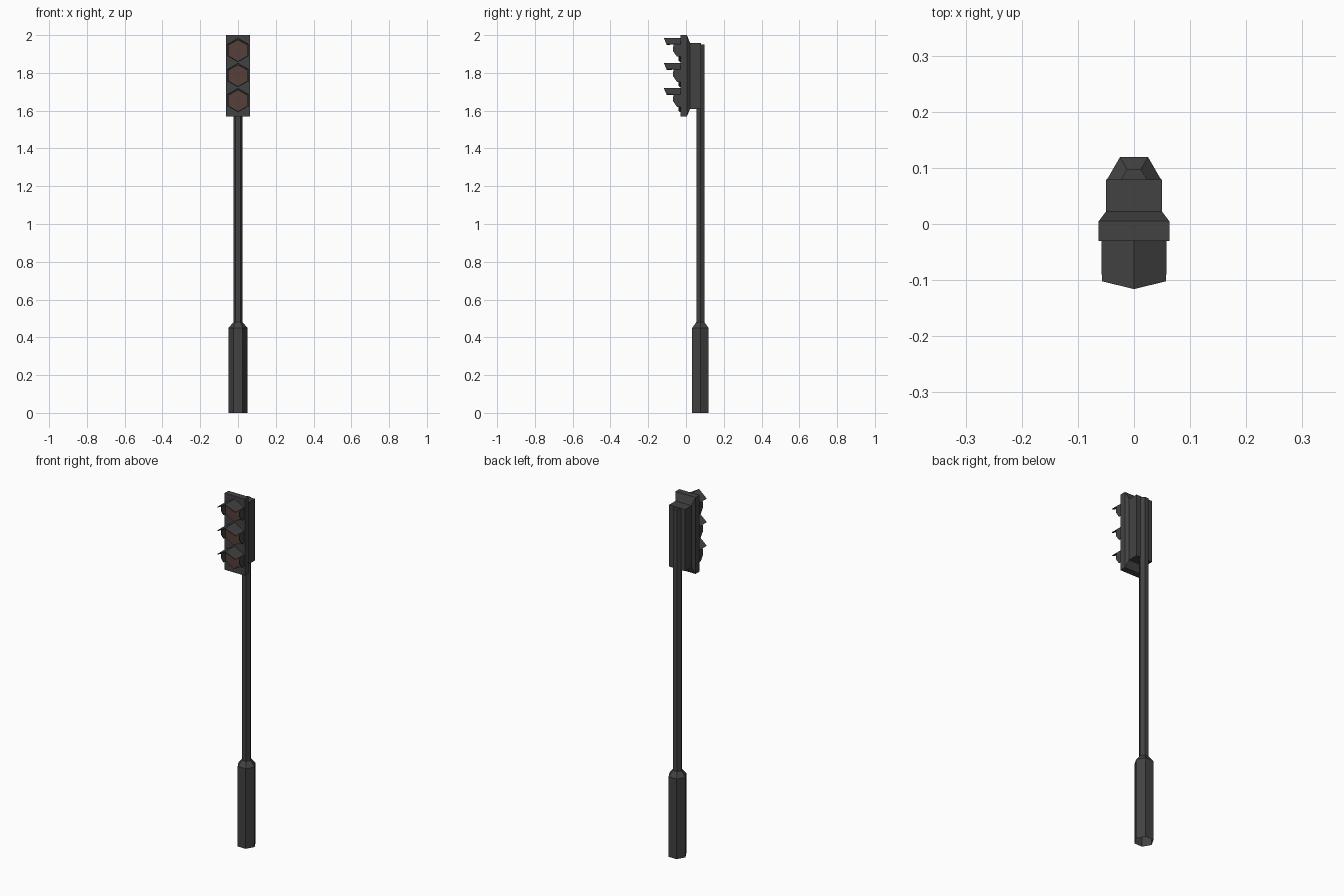
import bpy, math

if "Cube" in bpy.data.objects:
    bpy.data.objects.remove(bpy.data.objects["Cube"])

def material(name, rgb):
    m = bpy.data.materials.new(name)
    m.diffuse_color = (*rgb, 1)
    m.use_nodes = True
    m.node_tree.nodes["Principled BSDF"].inputs["Base Color"].default_value = m.diffuse_color
    return m

GREY = material("dark_grey_metal", (0.055, 0.055, 0.055))
LENS = material("dull_brown_lens", (0.095, 0.05, 0.04))

def mesh_object(name, verts, faces, mat):
    me = bpy.data.meshes.new(name)
    me.from_pydata(verts, [], faces)
    me.materials.append(mat)
    me.update()
    ob = bpy.data.objects.new(name, me)
    bpy.context.collection.objects.link(ob)
    return ob

def loft(name, rings, mat, cap_start=True, cap_end=True):
    """Join equal-length rings of points into a closed shell."""
    n = len(rings[0])
    verts = [p for r in rings for p in r]
    faces = [(k*n + i, k*n + (i+1) % n, (k+1)*n + (i+1) % n, (k+1)*n + i)
             for k in range(len(rings) - 1) for i in range(n)]
    if cap_start:
        faces.append(tuple(reversed(range(n))))
    if cap_end:
        faces.append(tuple(range(len(verts) - n, len(verts))))
    return mesh_object(name, verts, faces, mat)

# hexagonal pole with a thick base sleeve (open underneath)
def pole_ring(r, z):
    return [(r*math.cos(i*math.pi/3), 0.076 + r*math.sin(i*math.pi/3), z) for i in range(6)]

loft("pole", [pole_ring(r, z) for r, z in
     ((0.05, 0), (0.05, 0.45), (0.025, 0.48), (0.025, 1.95))], GREY, cap_start=False)

# signal housing: wide front plate, chamfer, narrower back box
def box_ring(y, w, z0, z1):
    return [(w, y, z0), (-w, y, z0), (-w, y, z1), (w, y, z1)]

loft("signal_housing", [box_ring(-0.03, 0.063, 1.57, 2.0), box_ring(0.005, 0.063, 1.57, 2.0),
     box_ring(0.022, 0.05, 1.61, 1.957), box_ring(0.079, 0.05, 1.61, 1.957)], GREY)

# pointed-top hexagon facing forward
def hex_ring(r, y, zc):
    return [(r*math.sin(i*math.pi/3), y, zc + r*math.cos(i*math.pi/3)) for i in range(6)]

def hood(name, zc):
    """Peaked brim with short side cheeks that taper down to the bezel."""
    r = 0.065
    w, h = r*math.sin(math.pi/3), r/2
    verts = [(0, -0.03, zc + r), (0, -0.116, zc + r)]
    faces = []
    for s in (-1, 1):
        b = len(verts)
        verts += [(s*w, -0.03, zc + h), (s*w, -0.066, zc + h), (s*w, -0.102, zc + h),
                  (s*w, -0.07, zc), (s*w, -0.048, zc - h), (s*w, -0.03, zc - h)]
        roof = (0, 1, b+2, b+1, b)
        cheek = (b, b+1, b+3, b+4, b+5)
        faces += [roof, cheek] if s > 0 else [roof[::-1], cheek[::-1]]
    ob = mesh_object(name, verts, faces, GREY)
    mod = ob.modifiers.new("thickness", "SOLIDIFY")
    mod.thickness = 0.004
    mod.offset = 0
    return ob

# three lamps stacked on the plate
for i, label in enumerate(("top", "middle", "bottom")):
    zc = 1.918 - 0.1325*i
    loft(label + "_bezel", [hex_ring(0.06, -0.028, zc), hex_ring(0.058, -0.038, zc)], GREY)
    loft(label + "_lens", [hex_ring(0.054, -0.036, zc), hex_ring(0.054, -0.041, zc)], LENS)
    hood(label + "_hood", zc)

# consistent outward normals
import bmesh
for ob in bpy.data.objects:
    bm = bmesh.new()
    bm.from_mesh(ob.data)
    bmesh.ops.recalc_face_normals(bm, faces=bm.faces)
    bm.to_mesh(ob.data)
    bm.free()
